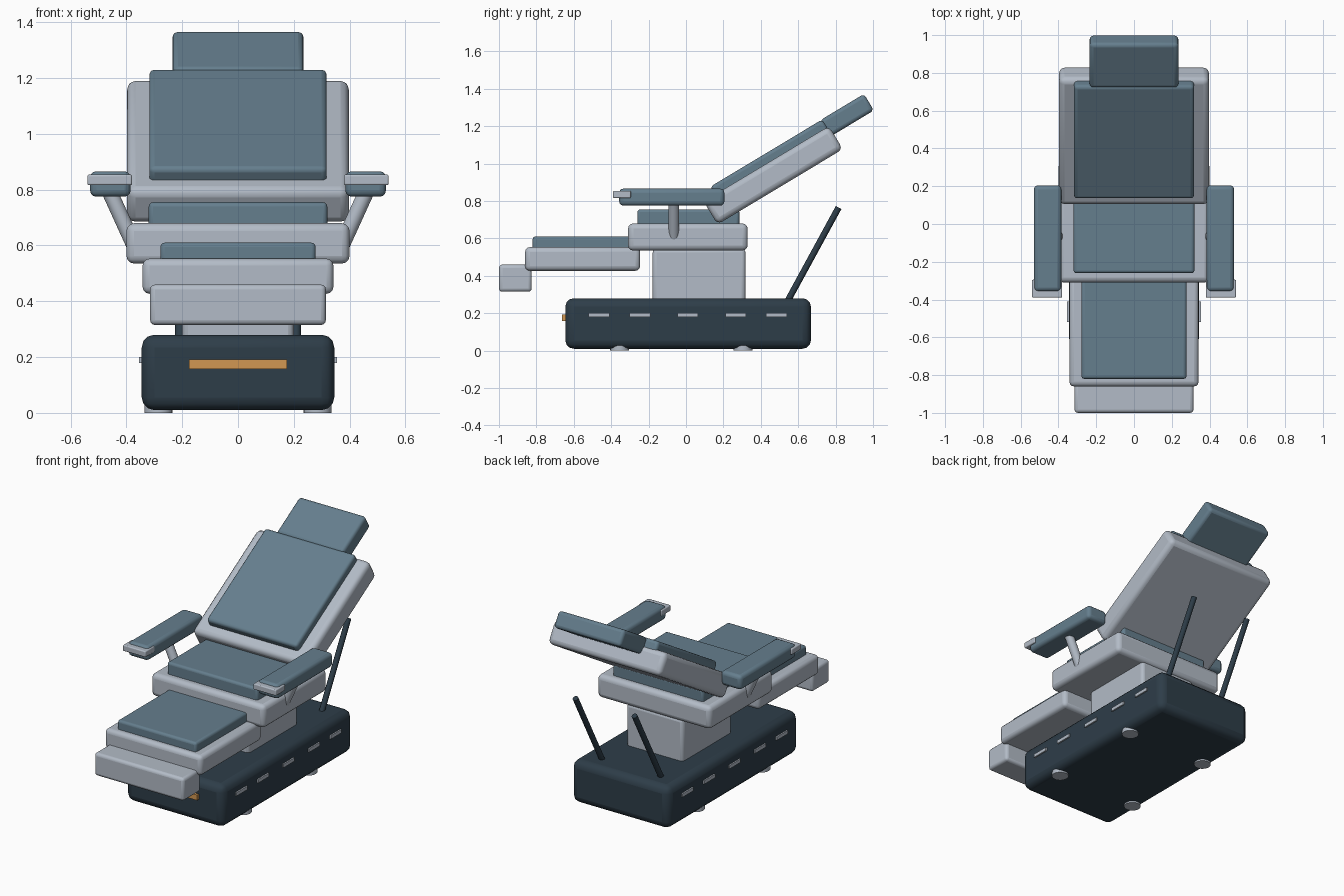
import bpy
from math import radians
from mathutils import Vector, Matrix

cube = bpy.data.objects.get("Cube")
if cube:
    bpy.data.objects.remove(cube, do_unlink=True)


def make_material(name, rgb):
    mat = bpy.data.materials.new(name)
    mat.use_nodes = True
    mat.diffuse_color = (*rgb, 1)
    mat.node_tree.nodes["Principled BSDF"].inputs["Base Color"].default_value = (*rgb, 1)
    return mat


padding = make_material("slate blue padding", (0.13, 0.21, 0.27))
shell = make_material("pale grey shell", (0.45, 0.50, 0.57))
navy = make_material("dark navy", (0.027, 0.047, 0.066))
amber = make_material("amber", (0.64, 0.31, 0.085))


def finish(obj, name, mat):
    obj.name = name
    obj.data.materials.append(mat)
    bpy.ops.object.shade_smooth_by_angle(angle=radians(35))
    return obj


def box(name, mat, x, y, z, bevel=0.0, frame=None):
    """Rounded box from (min, max) ranges, optionally placed in a tilted frame."""
    bpy.ops.mesh.primitive_cube_add(size=1)
    obj = bpy.context.object
    centre = Vector([(a + b) / 2 for a, b in (x, y, z)])
    size = Vector([b - a for a, b in (x, y, z)])
    obj.data.transform(Matrix.Diagonal((*size, 1)))
    obj.matrix_world = (frame or Matrix()) @ Matrix.Translation(centre)
    if bevel:
        mod = obj.modifiers.new("Rounded edges", "BEVEL")
        mod.width = bevel
        mod.segments = 3
    return finish(obj, name, mat)


def rod(name, mat, start, end, radius):
    """Cylinder between two points."""
    start, end = Vector(start), Vector(end)
    axis = end - start
    bpy.ops.mesh.primitive_cylinder_add(vertices=24, radius=radius, depth=axis.length,
                                        location=(start + end) / 2,
                                        rotation=axis.to_track_quat("Z", "Y").to_euler())
    return finish(bpy.context.object, name, mat)


def wide(half):
    return (-half, half)


# Base, front light bar and pedestal
box("base", navy, wide(0.345), (-0.645, 0.668), (0.01, 0.28), 0.045)
box("front_light_bar", amber, wide(0.175), (-0.662, -0.63), (0.158, 0.192))
box("pedestal", shell, wide(0.2), (-0.178, 0.318), (0.25, 0.545), 0.02)

# Seat, leg rest and foot rest
box("seat_shell", shell, wide(0.4), (-0.31, 0.33), (0.535, 0.68), 0.028)
box("seat_cushion", padding, wide(0.32), (-0.26, 0.285), (0.66, 0.755), 0.015)
box("leg_rest_shell", shell, wide(0.342), (-0.86, -0.245), (0.427, 0.553), 0.025)
box("leg_rest_cushion", padding, wide(0.278), (-0.82, -0.28), (0.53, 0.61), 0.015)
box("foot_rest", shell, wide(0.315), (-1.0, -0.825), (0.315, 0.46), 0.018)

# Reclined back: local y runs up the back, local z out of its padded face
recline = Matrix.Translation((0, 0.4665, 0.9375)) @ Matrix.Rotation(radians(31), 4, "X")
box("back_shell", shell, wide(0.397), wide(0.391), wide(0.072), 0.03, recline)
box("back_cushion", padding, wide(0.318), (-0.32, 0.378), (0.04, 0.121), 0.018, recline)
box("headrest", padding, wide(0.235), (0.365, 0.64), (0.02, 0.123), 0.02, recline)

# Paired parts
for label, side in (("left", 1), ("right", -1)):
    def across(a, b):
        return tuple(sorted((side * a, side * b)))

    box(label + "_armrest", padding, across(0.385, 0.53), (-0.357, 0.205), (0.775, 0.866), 0.022)
    box(label + "_armrest_tip", shell, across(0.38, 0.54), (-0.39, -0.295), (0.816, 0.854), 0.006)
    rod(label + "_armrest_strut", shell, (side * 0.354, -0.065, 0.56),
        (side * 0.468, -0.065, 0.81), 0.028)
    rod(label + "_rear_lever", navy, (side * 0.208, 0.535, 0.25),
        (side * 0.208, 0.816, 0.765), 0.017)
    for i, y in enumerate((-0.465, -0.246, 0.01, 0.265, 0.484)):
        box(f"{label}_side_marker_{i + 1}", shell, across(0.335, 0.354),
            (y - 0.055, y + 0.055), (0.179, 0.201))
    for place, y in (("front", -0.355), ("rear", 0.305)):
        rod(f"{label}_{place}_foot", shell, (side * 0.285, y, 0), (side * 0.285, y, 0.04), 0.05)
